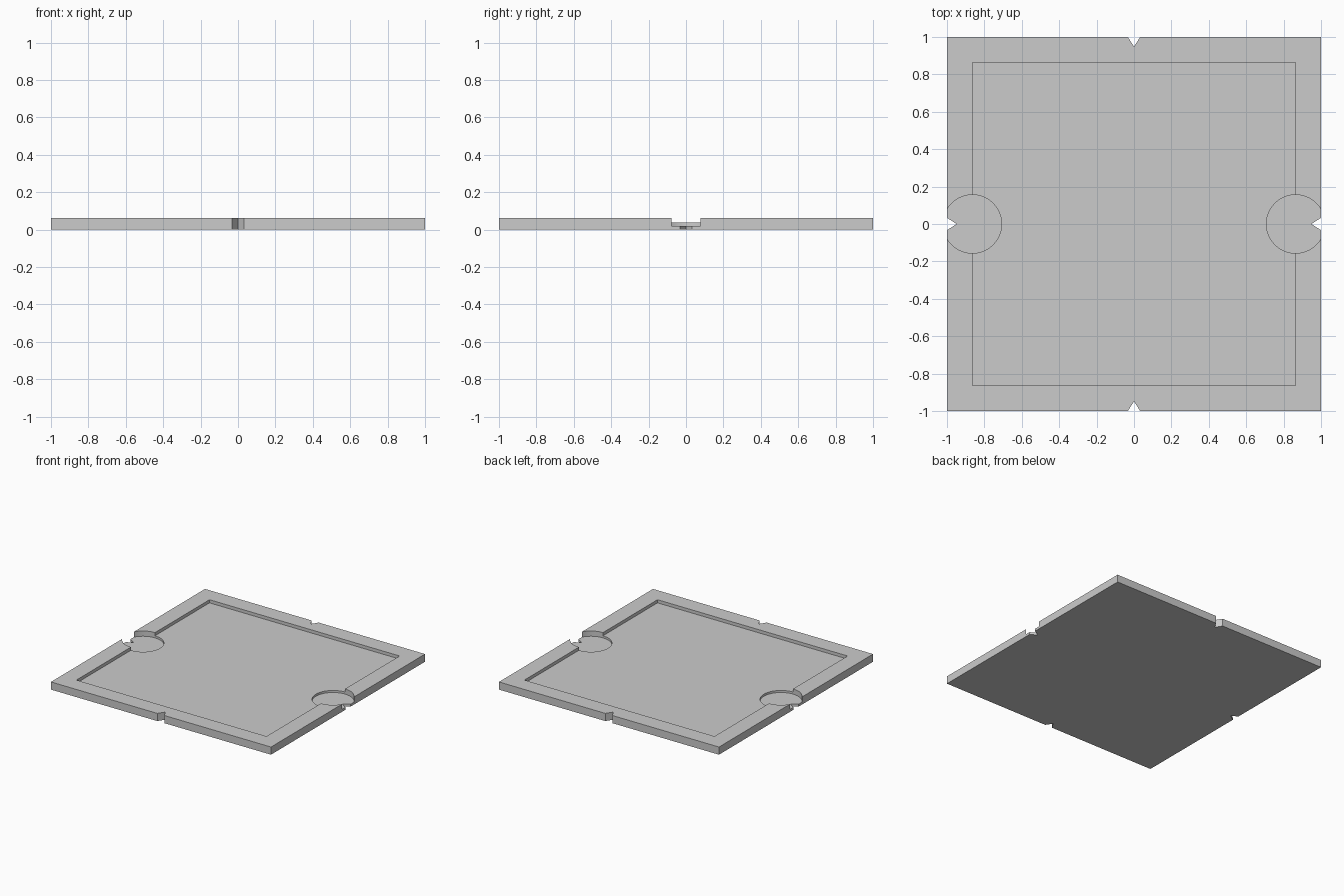
import bpy, bmesh, math
from mathutils import Matrix

cube = bpy.data.objects.get("Cube")
if cube:
    bpy.data.objects.remove(cube, do_unlink=True)

HEIGHT = 0.063
RECESS_FLOOR = 0.037
POCKET_FLOOR = 0.02
RECESS_HALF = 0.864
POCKET_RADIUS = 0.156

grey = bpy.data.materials.new("plain grey")
grey.use_nodes = True
colour = (0.6, 0.6, 0.6, 1)
grey.diffuse_color = colour
grey.node_tree.nodes["Principled BSDF"].inputs["Base Color"].default_value = colour


def prism(name, outline, bottom, top):
    """Extrude a flat outline upwards into a solid."""
    bm = bmesh.new()
    face = bm.faces.new([bm.verts.new((x, y, bottom)) for x, y in outline])
    side = bmesh.ops.extrude_face_region(bm, geom=[face])["geom"]
    verts = [v for v in side if isinstance(v, bmesh.types.BMVert)]
    bmesh.ops.translate(bm, verts=verts, vec=(0, 0, top - bottom))
    bmesh.ops.recalc_face_normals(bm, faces=bm.faces)
    mesh = bpy.data.meshes.new(name)
    bm.to_mesh(mesh)
    bm.free()
    mesh.materials.append(grey)
    obj = bpy.data.objects.new(name, mesh)
    bpy.context.collection.objects.link(obj)
    return obj


def circle(cx, radius, steps=96):
    return [(cx + radius * math.cos(math.tau * i / steps),
             radius * math.sin(math.tau * i / steps)) for i in range(steps)]


# Square tray with a V notch in the middle of each edge
edge = [(-1, -1), (-0.033, -1), (0, -0.948), (0.033, -1)]
outline = []
for quarter in range(4):
    turn = Matrix.Rotation(quarter * math.pi / 2, 2)
    for x, y in edge:
        a, b = turn[0], turn[1]
        outline.append((a[0] * x + a[1] * y, b[0] * x + b[1] * y))
tray = prism("tray", outline, 0, HEIGHT)

# Shallow square recess and two round finger pockets
h = RECESS_HALF
cutters = [prism("recess_cutter", [(-h, -h), (h, -h), (h, h), (-h, h)], RECESS_FLOOR, 0.2)]
for side, x in (("left", h), ("right", -h)):
    cutters.append(prism(side + "_pocket_cutter", circle(x, POCKET_RADIUS), POCKET_FLOOR, 0.3))

bpy.context.view_layer.objects.active = tray
tray.select_set(True)
for cutter in cutters:
    cut = tray.modifiers.new(cutter.name, "BOOLEAN")
    cut.operation = "DIFFERENCE"
    cut.solver = "EXACT"
    cut.object = cutter
    bpy.ops.object.modifier_apply(modifier=cut.name)
    bpy.data.objects.remove(cutter, do_unlink=True)

bpy.ops.object.select_all(action="DESELECT")
tray.select_set(True)
bpy.ops.object.shade_smooth_by_angle(angle=math.radians(30))
